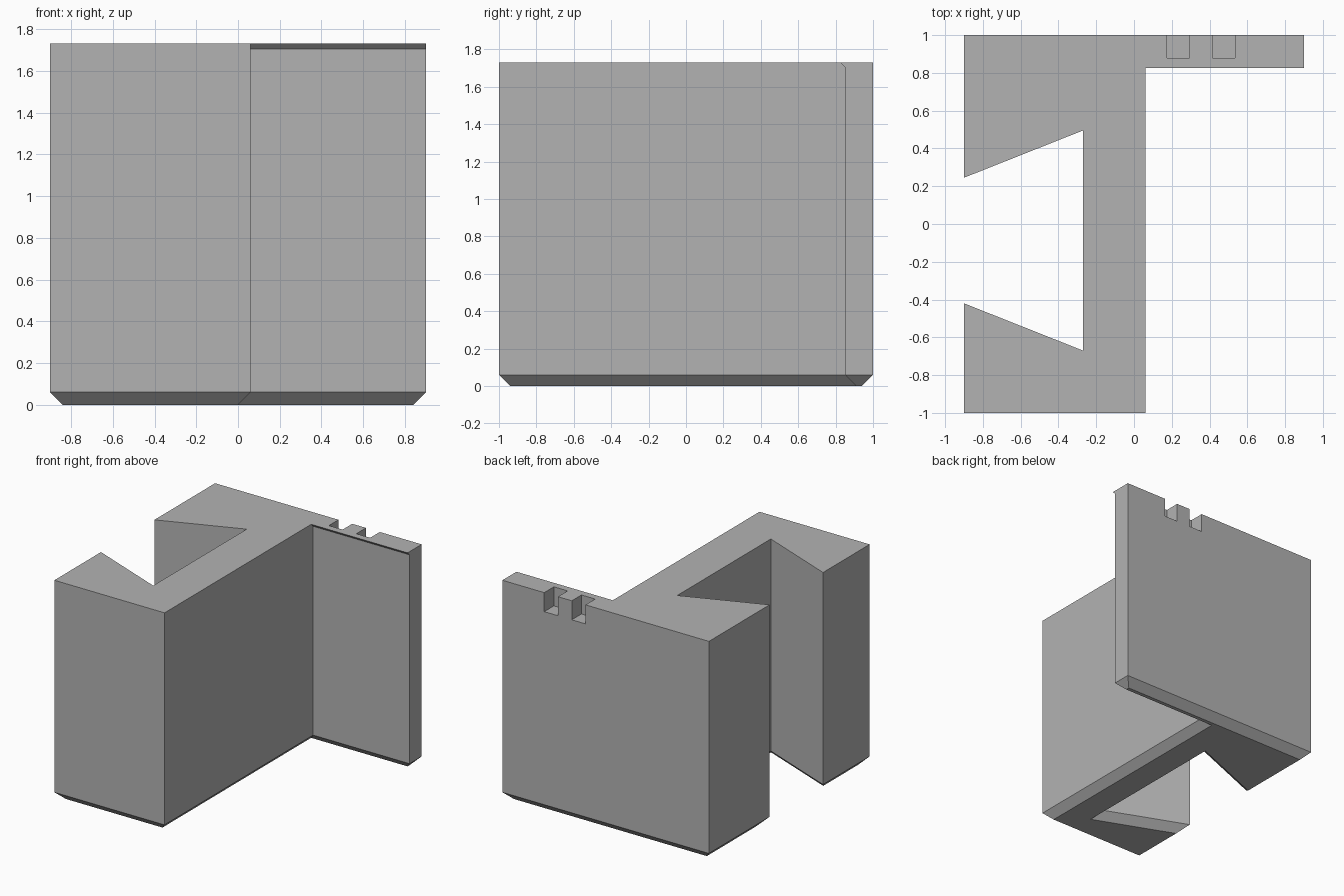
import bpy
import bmesh
from mathutils import Vector

cube = bpy.data.objects.get("Cube")
if cube:
    bpy.data.objects.remove(cube, do_unlink=True)

HEIGHT = 1.73
CHAMFER = 0.06
LIP = 0.025


def make_material(name, value):
    mat = bpy.data.materials.new(name)
    mat.use_nodes = True
    colour = (value, value, value, 1)
    mat.diffuse_color = colour
    mat.node_tree.nodes["Principled BSDF"].inputs["Base Color"].default_value = colour
    return mat


def profile(plate_front):
    """Plan outline, counter-clockwise: block with dovetail slot plus side plate."""
    return [Vector(p) for p in (
        (-0.9, -1), (0.06, -1), (0.06, plate_front), (0.9, plate_front),
        (0.9, 1), (-0.9, 1), (-0.9, 0.245), (-0.27, 0.495),
        (-0.27, -0.67), (-0.9, -0.42))]


def inset(points, dist):
    """Move every edge of a counter-clockwise outline into the material."""
    result = []
    for i, p in enumerate(points):
        a = (p - points[i - 1]).normalized()
        b = (points[(i + 1) % len(points)] - p).normalized()
        na, nb = Vector((-a.y, a.x)), Vector((-b.y, b.x))
        result.append(p + (na + nb) * dist / (1 + na.dot(nb)))
    return result


def loft(name, layers, mat):
    """Closed solid through matching outlines stacked in z."""
    bm = bmesh.new()
    rings = [[bm.verts.new((p.x, p.y, z)) for p in pts] for pts, z in layers]
    bm.faces.new(rings[0][::-1])
    bm.faces.new(rings[-1])
    n = len(rings[0])
    for low, high in zip(rings, rings[1:]):
        for i in range(n):
            j = (i + 1) % n
            bm.faces.new((low[i], low[j], high[j], high[i]))
    # Merge the coplanar wall strips
    bmesh.ops.dissolve_limit(bm, angle_limit=0.01, verts=bm.verts, edges=bm.edges)
    bmesh.ops.recalc_face_normals(bm, faces=bm.faces)
    mesh = bpy.data.meshes.new(name)
    bm.to_mesh(mesh)
    bm.free()
    mesh.materials.append(mat)
    obj = bpy.data.objects.new(name, mesh)
    bpy.context.collection.objects.link(obj)
    return obj


grey = make_material("plain grey", 0.45)

# Block and plate: chamfered foot, straight walls, small lip at the plate top
wall = profile(0.85)
body = loft("slotted_bracket", [
    (inset(wall, CHAMFER), 0),
    (wall, CHAMFER),
    (wall, HEIGHT - LIP),
    (profile(0.85 - LIP), HEIGHT)], grey)

# Two notches in the back upper edge of the plate
cutters = []
for x in (0.175, 0.415):
    rect = [Vector(p) for p in ((x, 0.88), (x + 0.12, 0.88), (x + 0.12, 1.1), (x, 1.1))]
    cutter = loft("notch_cutter", [(rect, HEIGHT - 0.15), (rect, HEIGHT + 0.1)], grey)
    cutter.hide_render = True
    mod = body.modifiers.new("notch", 'BOOLEAN')
    mod.operation = 'DIFFERENCE'
    mod.solver = 'EXACT'
    mod.object = cutter
    cutters.append(cutter)

# Bake the cuts and discard the cutters
depsgraph = bpy.context.evaluated_depsgraph_get()
cut_mesh = bpy.data.meshes.new_from_object(body.evaluated_get(depsgraph))
body.modifiers.clear()
body.data = cut_mesh
for cutter in cutters:
    bpy.data.objects.remove(cutter, do_unlink=True)
